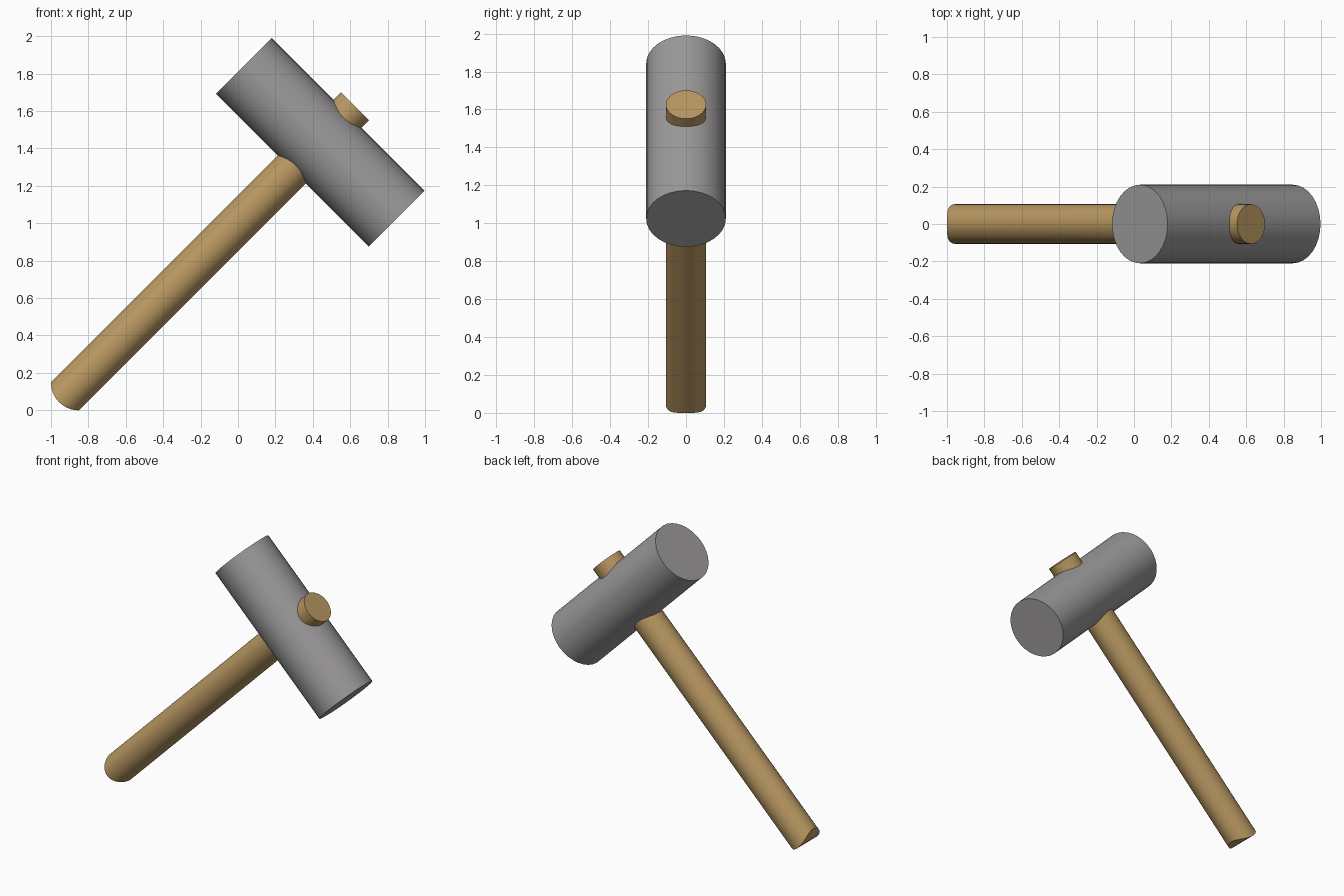
import bpy, bmesh, math

if "Cube" in bpy.data.objects:
    bpy.data.objects.remove(bpy.data.objects["Cube"])

TILT = math.radians(45)


def material(name, color):
    m = bpy.data.materials.new(name)
    m.diffuse_color = (*color, 1)
    m.use_nodes = True
    m.node_tree.nodes["Principled BSDF"].inputs["Base Color"].default_value = m.diffuse_color
    return m


def finish(name, bm, mat, loc, rot):
    bmesh.ops.recalc_face_normals(bm, faces=bm.faces)
    me = bpy.data.meshes.new(name)
    bm.to_mesh(me)
    bm.free()
    me.materials.append(mat)
    ob = bpy.data.objects.new(name, me)
    bpy.context.collection.objects.link(ob)
    ob.location = loc
    ob.rotation_euler = (0, rot, 0)
    bpy.ops.object.select_all(action='DESELECT')
    ob.select_set(True)
    bpy.context.view_layer.objects.active = ob
    bpy.ops.object.shade_smooth_by_angle(angle=math.radians(30))
    return ob


steel = material("steel grey", (0.33, 0.32, 0.325))
wood = material("light wood", (0.48, 0.31, 0.12))

# Head: plain cylinder tilted down to the right
bm = bmesh.new()
bmesh.ops.create_cone(bm, cap_ends=True, segments=32, radius1=0.21, radius2=0.21, depth=1.156)
finish("hammer_head", bm, steel, (0.44, 0, 1.433), math.radians(135))

# Handle: cylinder through the head, lower end rounded across its width
R, END_R, LENGTH, N = 0.106, 0.148, 2.09, 32
bm = bmesh.new()
low, top = [], []
for i in range(N):
    a = 2 * math.pi * i / N
    x, y = R * math.cos(a), R * math.sin(a)
    low.append(bm.verts.new((x, y, -math.sqrt(END_R ** 2 - x * x))))
    top.append(bm.verts.new((x, y, LENGTH)))
for i in range(N):
    j = (i + 1) % N
    bm.faces.new((low[i], low[j], top[j], top[i]))
bm.faces.new(top)
# Rounded end made of strips running front to back
for i in range(N // 2):
    ring = [low[i], low[i + 1], low[N - i - 1], low[(N - i) % N]]
    bm.faces.new(list(dict.fromkeys(ring)))
finish("handle", bm, wood, (-0.852, 0, 0.148), TILT)
